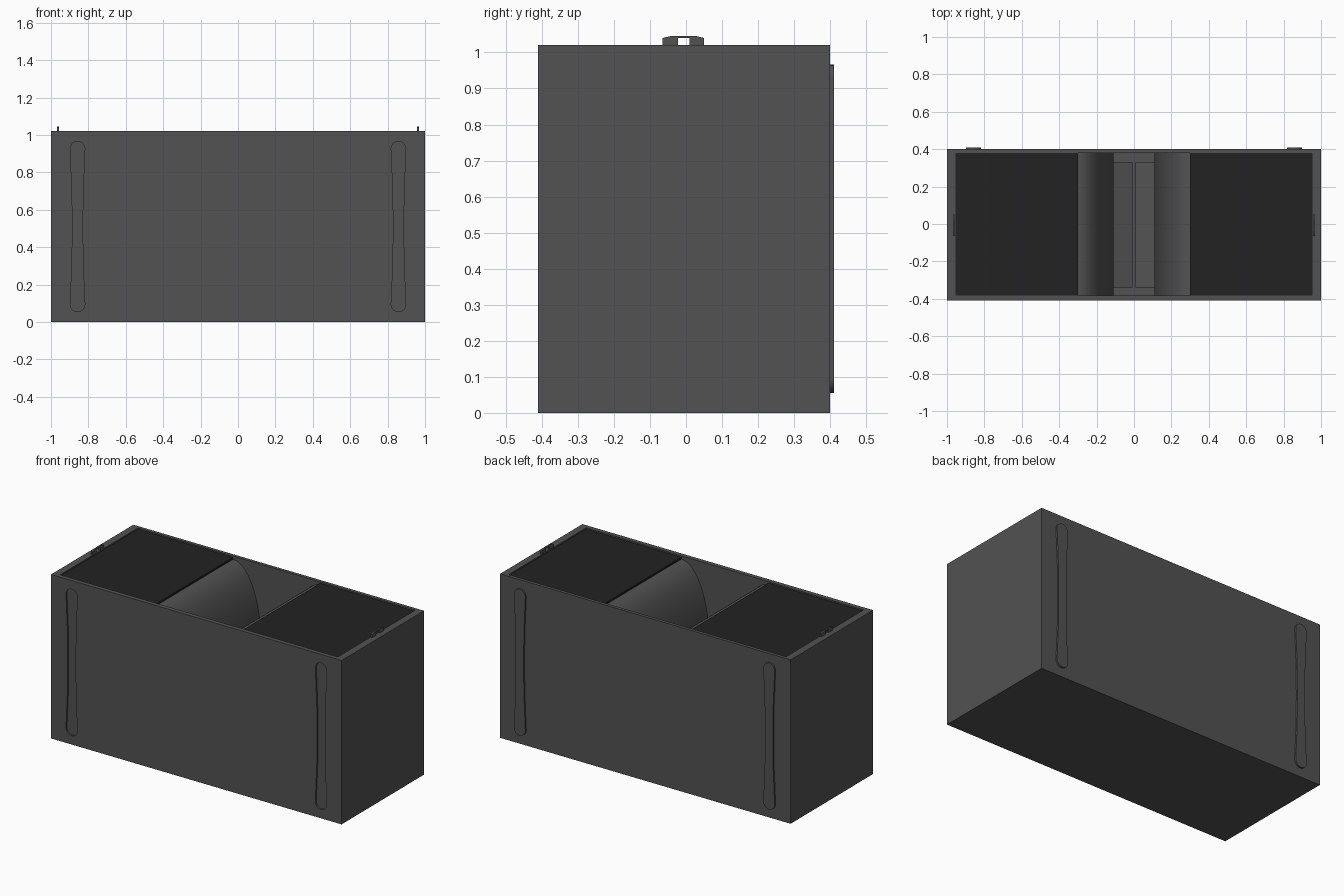
import bpy, bmesh, math

if "Cube" in bpy.data.objects:
    bpy.data.objects.remove(bpy.data.objects["Cube"])


def material(name, v):
    m = bpy.data.materials.new(name)
    m.diffuse_color = (v, v, v, 1)
    m.use_nodes = True
    m.node_tree.nodes["Principled BSDF"].inputs["Base Color"].default_value = m.diffuse_color
    return m


BODY = material("charcoal_paint", 0.085)
GRILLE = material("black_grille", 0.016)


def prism(name, pts, plane, lo, hi, mat):
    """Extrude a 2D outline: plane 'xz' along y, plane 'yz' along x."""
    place = (lambda a, b, d: (a, d, b)) if plane == "xz" else (lambda a, b, d: (d, a, b))
    bm = bmesh.new()
    face = bm.faces.new([bm.verts.new(place(a, b, lo)) for a, b in pts])
    ext = bmesh.ops.extrude_face_region(bm, geom=[face])
    for v in ext["geom"]:
        if isinstance(v, bmesh.types.BMVert):
            v.co["xyz".index("y" if plane == "xz" else "x")] = hi
    bmesh.ops.recalc_face_normals(bm, faces=bm.faces)
    me = bpy.data.meshes.new(name)
    bm.to_mesh(me)
    bm.free()
    me.materials.append(mat)
    ob = bpy.data.objects.new(name, me)
    bpy.context.collection.objects.link(ob)
    return ob


def box(name, x0, x1, y0, y1, z0, z1, mat):
    return prism(name, [(x0, z0), (x1, z0), (x1, z1), (x0, z1)], "xz", y0, y1, mat)


def select(ob):
    bpy.ops.object.select_all(action="DESELECT")
    ob.select_set(True)
    bpy.context.view_layer.objects.active = ob


def smooth(ob):
    select(ob)
    bpy.ops.object.shade_smooth_by_angle(angle=math.radians(30))


def cut(ob, cutter):
    mod = ob.modifiers.new("cut", "BOOLEAN")
    mod.operation, mod.solver, mod.object = "DIFFERENCE", "EXACT", cutter
    select(ob)
    bpy.ops.object.modifier_apply(modifier="cut")
    bpy.data.objects.remove(cutter)


def skid_outline(cx):
    """Long slot with round ends and a slightly waisted middle."""
    r, low, high = 0.039, 0.094, 0.927
    pts = [(cx + r * math.cos(math.pi * i / 12), high + r * math.sin(math.pi * i / 12)) for i in range(13)]
    pts += [(cx - 0.029, 0.70), (cx - 0.027, 0.51), (cx - 0.029, 0.32)]
    pts += [(cx - r * math.cos(math.pi * i / 12), low - r * math.sin(math.pi * i / 12)) for i in range(13)]
    pts += [(cx + 0.029, 0.32), (cx + 0.027, 0.51), (cx + 0.029, 0.70)]
    return pts


# Cabinet: open-topped box with stacking slots in the front
cabinet = box("cabinet", -1, 1, -0.41, 0.40, 0, 1.02, BODY)
cut(cabinet, box("cavity_cutter", -0.955, 0.955, -0.383, 0.38, 0.04, 1.2, BODY))
for s in (-1, 1):
    cut(cabinet, prism("slot_cutter", skid_outline(0.858 * s), "xz", -0.45, -0.40, BODY))

for s, side in ((-1, "left"), (1, "right")):
    # Raised skids on the back
    smooth(prism(side + "_skid", skid_outline(0.858 * s), "xz", 0.395, 0.41, BODY))

    # Grille panel just below the rim
    box(side + "_grille", *sorted((0.30 * s, 0.956 * s)), -0.384, 0.381, 0.995, 1.012, GRILLE)

    # Curved throat wall, flaring outwards to the top
    n = 16
    outer = [(0.30 - 0.19 * math.sin(t), 0.55 + 0.45 * math.cos(t))
             for t in (math.pi / 2 * i / n for i in range(n + 1))]
    inner = [(0.30 - 0.17 * math.sin(t), 0.55 + 0.43 * math.cos(t))
             for t in (math.pi / 2 * i / n for i in range(n + 1))]
    wall = outer + [(0.11, 0.42), (0.13, 0.42)] + inner[::-1]
    smooth(prism(side + "_throat_wall", [(x * s, z) for x, z in wall], "xz", -0.384, 0.381, BODY))

    # Slanted driver board at the bottom of the throat
    board = [(0.008, 0.16), (0.50, 0.30), (0.50, 0.27), (0.008, 0.13)]
    prism(side + "_driver_board", [(x * s, z) for x, z in board], "xz", -0.34, 0.33, BODY)

    # Thin latch on the end wall: a low arch with a window
    latch = [(-0.065, 1.00), (-0.065, 1.04), (-0.04, 1.046), (0.025, 1.046), (0.05, 1.04),
             (0.05, 1.00), (0.01, 1.00), (0.01, 1.04), (-0.022, 1.04), (-0.022, 1.00)]
    prism(side + "_latch", latch, "yz", 0.957 * s, 0.967 * s, BODY)
